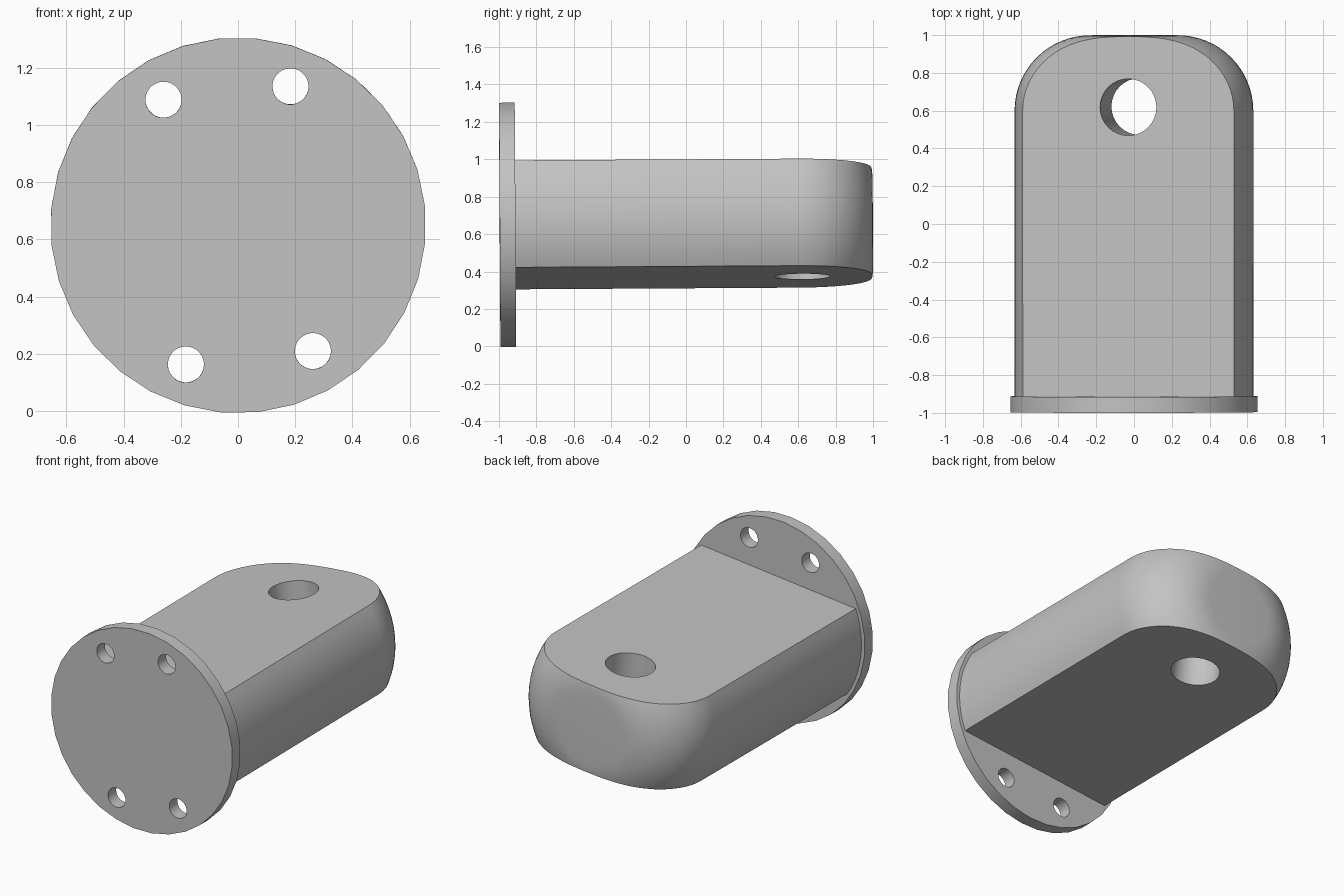
import bpy, bmesh
from math import radians, sin, cos, pi
from mathutils import Matrix, Vector

cube = bpy.data.objects.get("Cube")
if cube:
    bpy.data.objects.remove(cube, do_unlink=True)

grey = bpy.data.materials.new("plain_grey")
grey.use_nodes = True
grey.diffuse_color = (0.55, 0.55, 0.55, 1)
grey.node_tree.nodes["Principled BSDF"].inputs["Base Color"].default_value = grey.diffuse_color

# The whole part is rolled about its long axis and pitched very slightly
POSE = Matrix.LocRotScale(Vector((0, 0, 0.655)), None, None) @ \
    Matrix.Rotation(radians(-6), 4, 'Y') @ Matrix.Rotation(radians(0.35), 4, 'X')
ALONG_Y = Matrix.Rotation(pi / 2, 4, 'X')


def make_object(name, bm):
    bmesh.ops.recalc_face_normals(bm, faces=bm.faces)
    mesh = bpy.data.meshes.new(name)
    bm.to_mesh(mesh)
    bm.free()
    mesh.materials.append(grey)
    obj = bpy.data.objects.new(name, mesh)
    bpy.context.collection.objects.link(obj)
    obj.matrix_world = POSE
    return obj


def add_cylinder(bm, radius, depth, matrix, segments=32):
    bmesh.ops.create_cone(bm, cap_ends=True, segments=segments, radius1=radius,
                          radius2=radius, depth=depth, matrix=matrix)


def drill(obj, cutter):
    """Cut the holes, then shade smooth with sharp rims."""
    bpy.context.view_layer.update()
    cutter.hide_render = True
    mod = obj.modifiers.new("holes", 'BOOLEAN')
    mod.operation, mod.solver, mod.object = 'DIFFERENCE', 'EXACT', cutter
    bpy.ops.object.select_all(action='DESELECT')
    bpy.context.view_layer.objects.active = obj
    obj.select_set(True)
    bpy.ops.object.modifier_apply(modifier=mod.name)
    bpy.data.objects.remove(cutter, do_unlink=True)
    bpy.ops.object.shade_smooth_by_angle(angle=radians(30))


# Round mounting flange with four bolt holes
bm = bmesh.new()
add_cylinder(bm, 0.656, 0.084, Matrix.Translation((0, -0.954, 0)) @ ALONG_Y)
flange = make_object("flange", bm)
bm = bmesh.new()
for sx in (-1, 1):
    for sz in (-1, 1):
        add_cylinder(bm, 0.063, 0.4,
                     Matrix.Translation((sx * 0.223 + sz * 0.0095, -0.954, sz * 0.464)) @ ALONG_Y)
drill(flange, make_object("bolt_hole_cutter", bm))

# Body: turned profile with a rounded end, flattened above and below
R, FILLET, END, HALF = 0.632, 0.4, 0.999, 0.2876
profile = [(0, -0.914), (R, -0.914)]
for i in range(17):
    a = i * pi / 32
    profile.append((R - FILLET + FILLET * cos(a), END - FILLET + FILLET * sin(a)))
profile.append((0, END))
bm = bmesh.new()
verts = [bm.verts.new((r, y, 0)) for r, y in profile]
edges = [bm.edges.new(pair) for pair in zip(verts, verts[1:])]
bmesh.ops.spin(bm, geom=verts + edges, cent=(0, 0, 0), axis=(0, 1, 0),
               angle=2 * pi, steps=64)
bmesh.ops.remove_doubles(bm, verts=bm.verts, dist=1e-4)
for side in (-1, 1):
    cut = bmesh.ops.bisect_plane(bm, geom=bm.verts[:] + bm.edges[:] + bm.faces[:],
                                 plane_co=(0, 0, side * HALF), plane_no=(0, 0, side),
                                 clear_outer=True)
    rim = [e for e in cut["geom_cut"] if isinstance(e, bmesh.types.BMEdge)]
    bmesh.ops.contextual_create(bm, geom=rim)
body = make_object("body", bm)

# Pin hole through the rounded end
bm = bmesh.new()
add_cylinder(bm, 0.15, 1.2, Matrix.Translation((0, 0.62, 0)))
drill(body, make_object("pin_hole_cutter", bm))
